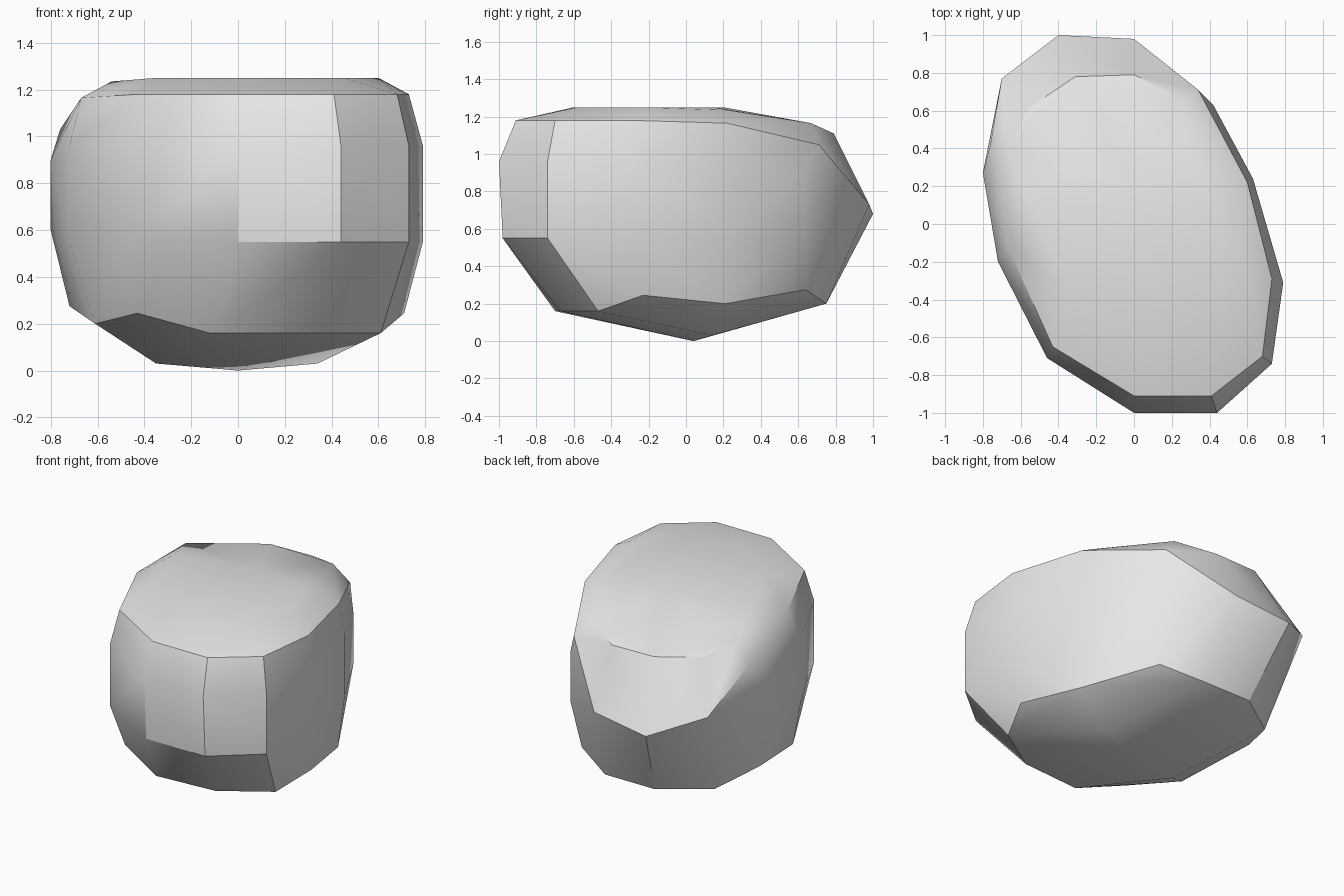
import bpy
import bmesh
import math

default_cube = bpy.data.objects.get("Cube")
if default_cube:
    bpy.data.objects.remove(default_cube, do_unlink=True)


def make_material(name, colour):
    material = bpy.data.materials.new(name)
    material.use_nodes = True
    material.diffuse_color = colour
    shader = material.node_tree.nodes["Principled BSDF"]
    shader.inputs["Base Color"].default_value = colour
    return material


def level(outline, height):
    """Place a flat outline at one height."""
    return [(x, y, height) for x, y in outline]


def build_hull(name, points, material):
    """Wrap the corner points in one faceted stone skin."""
    bm = bmesh.new()
    for point in points:
        bm.verts.new(point)
    result = bmesh.ops.convex_hull(bm, input=bm.verts[:])
    unused = {item for key in ("geom_interior", "geom_unused")
              for item in result[key] if isinstance(item, bmesh.types.BMVert)}
    bmesh.ops.delete(bm, geom=list(unused), context="VERTS")
    # Merge nearly coplanar triangles into broad chiselled facets
    bmesh.ops.dissolve_limit(bm, angle_limit=math.radians(2),
                             verts=bm.verts[:], edges=bm.edges[:])
    bmesh.ops.recalc_face_normals(bm, faces=bm.faces[:])
    mesh = bpy.data.meshes.new(name)
    bm.to_mesh(mesh)
    bm.free()
    mesh.materials.append(material)
    stone = bpy.data.objects.new(name, mesh)
    bpy.context.scene.collection.objects.link(stone)
    return stone


# Gently domed crown
crown = level([(-.35, -.35), (0, -.6), (.45, -.58), (.6, -.25),
               (.38, .15), (0, .2)], 1.25)
crown += level([(-.54, .1), (.45, .22)], 1.235)

# Rim where the crown meets the sides, lower towards the back
front_rim = level([(-.43, -.65), (0, -.91), (.41, -.91),
                   (.68, -.7), (.73, -.29)], 1.18)
side_rim = level([(-.67, -.12), (-.67, .4), (.24, .67), (.6, .22)], 1.165)
back_rim = level([(0, .79), (-.31, .78), (-.55, .62)], 1.11)

# Upright wall, broadest around the middle
wall = [(-.72, -.2), (-.46, -.71), (.73, -.74), (.79, -.31), (.63, .24)]
upper_wall = level(wall + [(0, -1), (.44, -1)], .96)
lower_wall = level(wall + [(0, -.98), (.44, -.98)], .55)
left_shoulder = [(-.8, .27, .9), (-.8, .27, .6), (-.76, .42, 1.03)]
right_shoulder = [(.42, .63, .9), (.42, .63, .55), (.34, .71, 1.05)]

# Pointed back ridge
back_ridge = [(-.7, .77, .8), (-.4, 1, .68), (0, .98, .73)]

# Undercut edge and shallow keel
undercut = level([(-.12, -.7), (.3, -.67), (.61, -.47)], .16)
undercut += level([(.71, -.23), (-.43, -.59)], .245)
undercut += level([(-.72, .24), (.33, .64)], .275)
undercut += level([(.6, .21), (.08, .75), (-.29, .75), (-.59, .54),
                   (-.61, -.27)], .2)
keel = level([(-.35, -.05), (.34, .14)], .03) + [(0, .04, 0)]

stone_grey = make_material("stone grey", (.8, .8, .8, 1))
corners = (crown + front_rim + side_rim + back_rim + upper_wall + lower_wall
           + left_shoulder + right_shoulder + back_ridge + undercut + keel)
boulder = build_hull("boulder", corners, stone_grey)

# Soft shading across shallow facets, crisp creases elsewhere
bpy.ops.object.select_all(action="DESELECT")
boulder.select_set(True)
bpy.context.view_layer.objects.active = boulder
bpy.ops.object.shade_smooth_by_angle(angle=math.radians(30))
